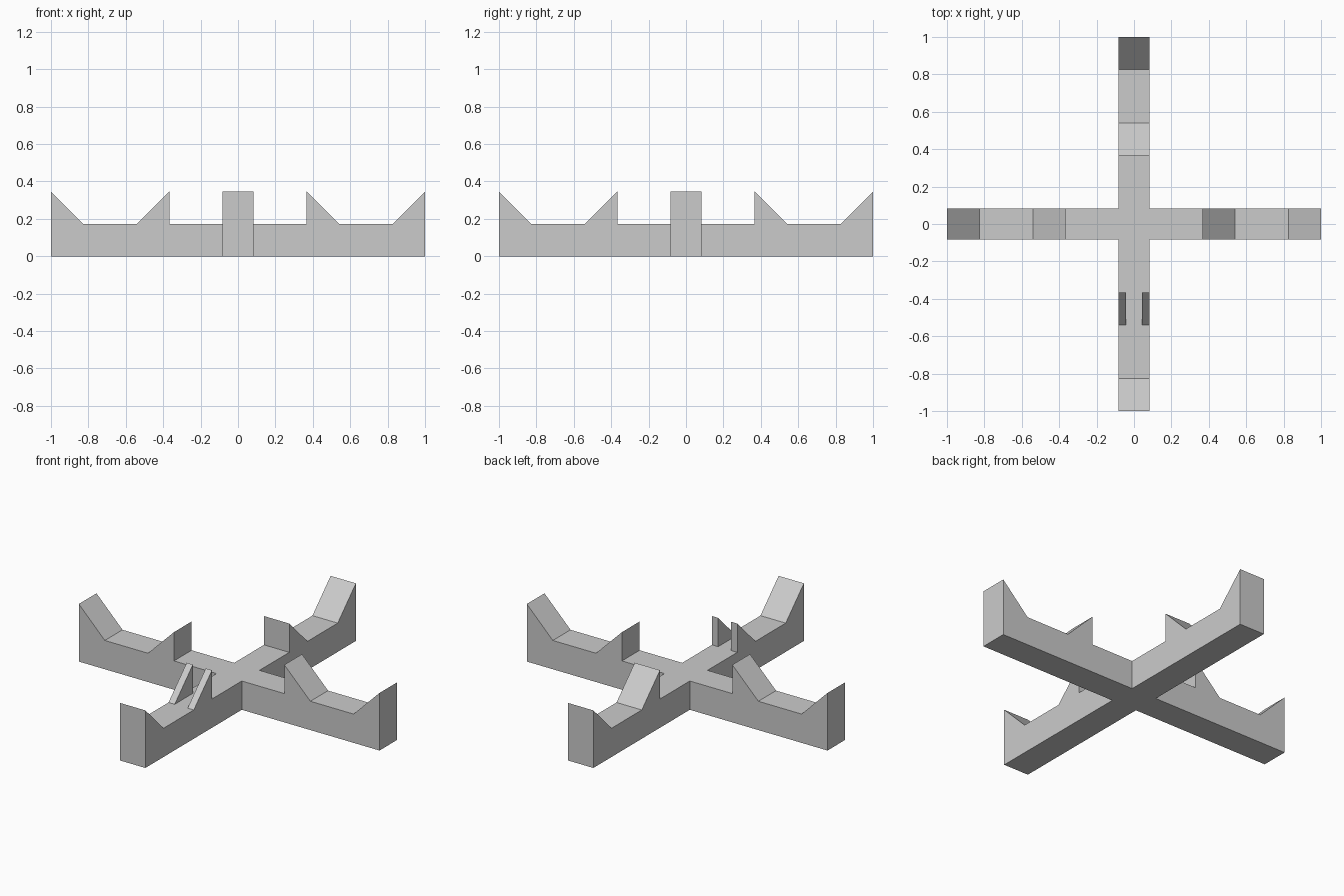
import bpy
import bmesh
from math import radians
from mathutils import Matrix

cube = bpy.data.objects.get("Cube")
if cube:
    bpy.data.objects.remove(cube, do_unlink=True)

HALF_WIDTH = 0.084
BEAM = 0.173          # beam height
TOP = 2 * BEAM        # tip height of the wedges
INNER = 0.367         # upright face of the inner wedge
SLOT = 0.043          # half width of the slot in the front wedge

grey = bpy.data.materials.new("plain_grey")
grey.use_nodes = True
colour = (0.6, 0.6, 0.6, 1)
grey.diffuse_color = colour
grey.node_tree.nodes["Principled BSDF"].inputs["Base Color"].default_value = colour


def prism(name, profile, half_width, turn=0):
    """Extrude an XZ profile along Y, then turn it about Z."""
    bm = bmesh.new()
    face = bm.faces.new([bm.verts.new((x, -half_width, z)) for x, z in profile])
    moved = bmesh.ops.extrude_face_region(bm, geom=[face])["geom"]
    verts = [v for v in moved if isinstance(v, bmesh.types.BMVert)]
    bmesh.ops.translate(bm, verts=verts, vec=(0, 2 * half_width, 0))
    bmesh.ops.recalc_face_normals(bm, faces=bm.faces)
    bm.transform(Matrix.Rotation(radians(turn), 4, "Z"))
    mesh = bpy.data.meshes.new(name)
    bm.to_mesh(mesh)
    bm.free()
    mesh.materials.append(grey)
    obj = bpy.data.objects.new(name, mesh)
    bpy.context.collection.objects.link(obj)
    return obj


def combine(target, other, operation):
    """Apply a boolean and remove the helper."""
    mod = target.modifiers.new(operation.lower(), "BOOLEAN")
    mod.operation = operation
    mod.solver = "EXACT"
    mod.object = other
    bpy.context.view_layer.objects.active = target
    bpy.ops.object.modifier_apply(modifier=mod.name)
    bpy.data.objects.remove(other, do_unlink=True)


# Half profile of a beam: inner wedge, flat rest, outer wedge
half = [(INNER, BEAM), (INNER, TOP), (INNER + BEAM, BEAM),
        (1 - BEAM, BEAM), (1, TOP), (1, 0)]
outline = half + [(-x, z) for x, z in reversed(half)]

# Two crossing beams joined into one stand
stand = prism("cross_stand", outline, HALF_WIDTH)
combine(stand, prism("second_beam", outline, HALF_WIDTH, 90), "UNION")

# Slot that splits the front inner wedge into two fins
near, far = INNER - 0.05, INNER + BEAM + 0.05
slot = [(near, BEAM), (far, BEAM), (far, TOP + 0.1), (near, TOP + 0.1)]
combine(stand, prism("slot_cutter", slot, SLOT, -90), "DIFFERENCE")
